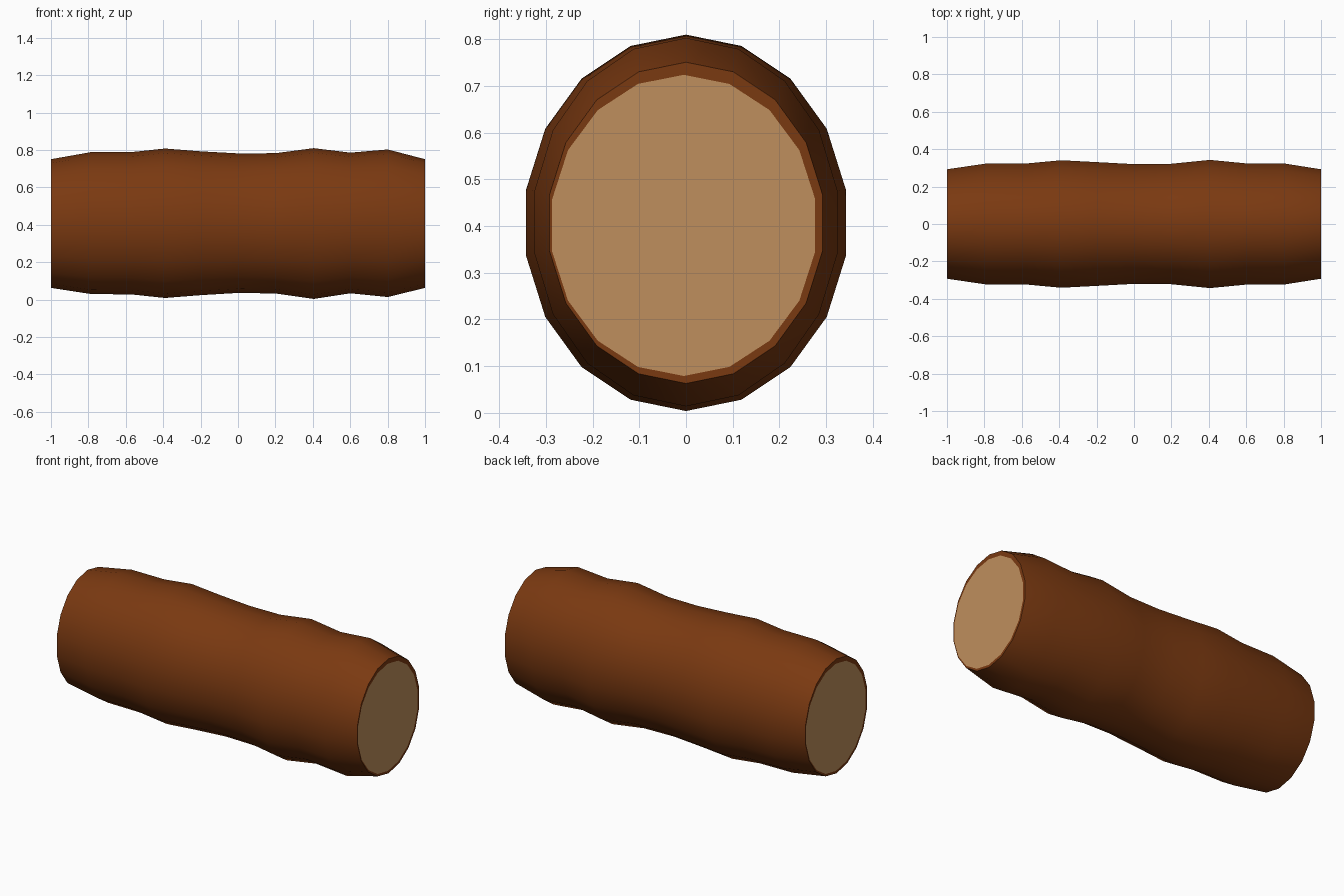
import bpy, bmesh, math

if "Cube" in bpy.data.objects:
    bpy.data.objects.remove(bpy.data.objects["Cube"])

SIDES = 18
# x position, half width (y), bottom z, top z of each ring along the log
RINGS = [(-1.0, .297, .063, .751), (-.785, .329, .030, .789), (-.57, .329, .028, .789),
         (-.39, .346, .009, .808), (-.2, .336, .024, .793), (0, .325, .036, .782),
         (.2, .327, .033, .783), (.405, .348, .004, .810), (.6, .329, .034, .786),
         (.8, .329, .014, .803), (1.0, .297, .063, .751)]


def material(name, rgb):
    m = bpy.data.materials.new(name)
    m.diffuse_color = (*rgb, 1)
    m.use_nodes = True
    m.node_tree.nodes["Principled BSDF"].inputs["Base Color"].default_value = m.diffuse_color
    return m


def ring(bm, x, ry, lo, hi, cy=0.0):
    rz, cz = (hi - lo) / 2, (hi + lo) / 2
    return [bm.verts.new((x, cy + ry * math.sin(2 * math.pi * i / SIDES),
                          cz + rz * math.cos(2 * math.pi * i / SIDES))) for i in range(SIDES)]


def bridge(bm, a, b):
    for i in range(SIDES):
        j = (i + 1) % SIDES
        bm.faces.new((a[i], a[j], b[j], b[i]))


bm = bmesh.new()
# bark: lofted rings
loops = [ring(bm, *r) for r in RINGS]
for a, b in zip(loops, loops[1:]):
    bridge(bm, a, b)
# sawn ends: thin bark rim around a pale wood face
for outer, x in ((loops[0], -1), (loops[-1], 1)):
    inner = ring(bm, x, .286, .079, .724, -.005 * x)
    bridge(bm, outer, inner)
    bm.faces.new(inner).material_index = 1
bmesh.ops.recalc_face_normals(bm, faces=bm.faces[:])

mesh = bpy.data.meshes.new("log")
bm.to_mesh(mesh)
bm.free()
mesh.materials.append(material("brown bark", (.195, .041, .0055)))
mesh.materials.append(material("pale cut wood", (.52, .275, .11)))
log = bpy.data.objects.new("log", mesh)
bpy.context.collection.objects.link(log)

# smooth bark with crisp ends
bpy.context.view_layer.objects.active = log
log.select_set(True)
bpy.ops.object.shade_smooth_by_angle(angle=math.radians(40))
